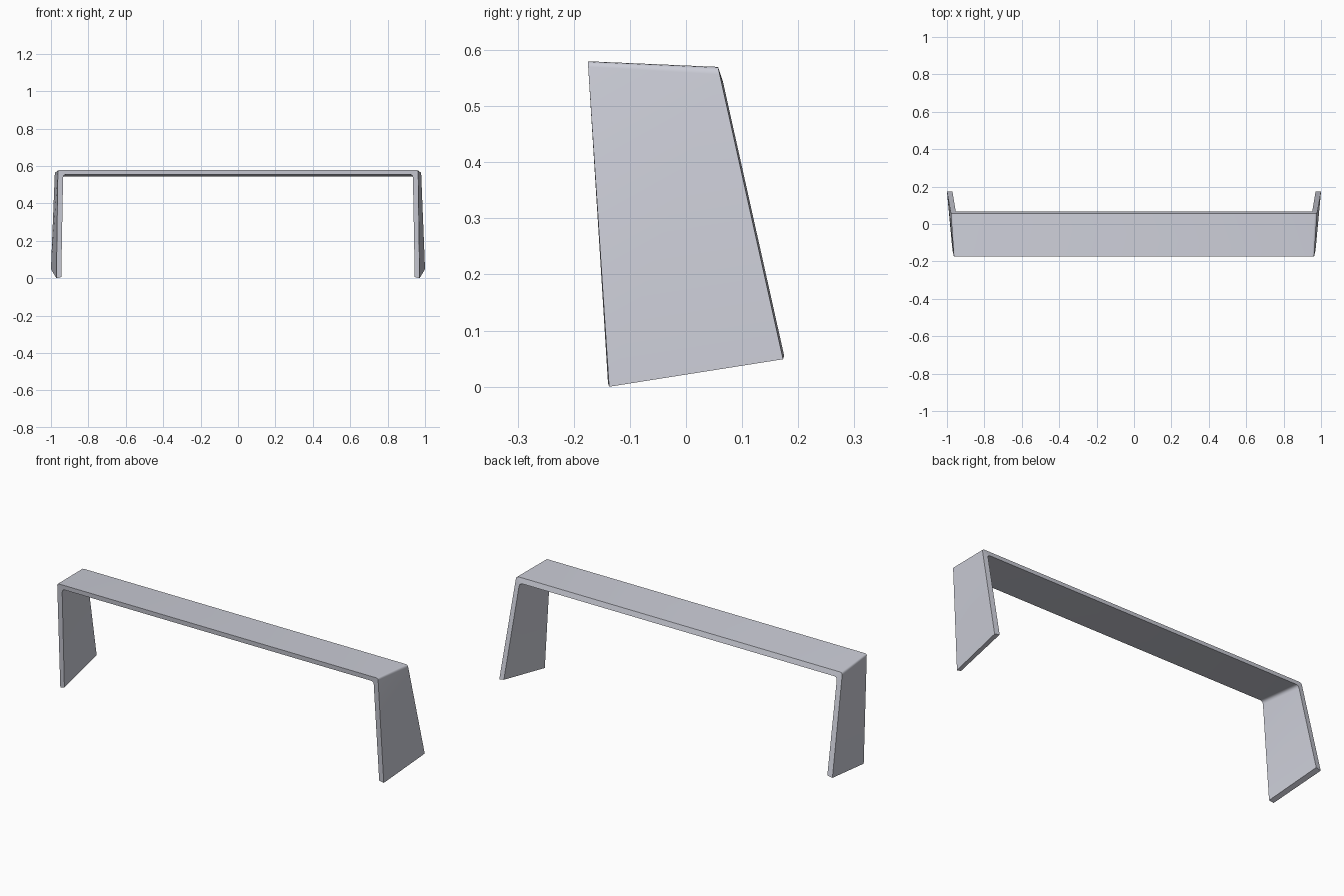
import bpy, bmesh, math
from mathutils import Vector

cube = bpy.data.objects.get("Cube")
if cube:
    bpy.data.objects.remove(cube)

mat = bpy.data.materials.new("pale blue grey")
mat.use_nodes = True
colour = (0.60, 0.61, 0.68, 1)
mat.diffuse_color = colour
mat.node_tree.nodes["Principled BSDF"].inputs["Base Color"].default_value = colour


def rail(foot, corner, radius, steps=3):
    """Edge line from right foot over a rounded corner, mirrored to the left foot."""
    foot, corner = Vector(foot), Vector(corner)
    start = corner + (foot - corner).normalized() * radius
    end = corner - Vector((radius, 0, 0))
    half = [foot]
    for i in range(steps + 1):
        t = i / steps
        half.append(start * (1 - t) ** 2 + corner * 2 * t * (1 - t) + end * t * t)
    return half + [Vector((-p.x, p.y, p.z)) for p in reversed(half)]


# Four long edges of the bracket: outer front, outer back, inner back, inner front
rails = [
    rail((0.971, -0.137, 0.0), (0.963, -0.175, 0.58), 0.010),
    rail((1.0, 0.173, 0.049), (0.979, 0.057, 0.57), 0.014),
    rail((0.971, 0.175, 0.055), (0.953, 0.066, 0.543), 0.018),
    rail((0.945, -0.139, 0.006), (0.935, -0.173, 0.555), 0.018),
]

# Sweep the four-sided section along the edges
bm = bmesh.new()
sections = [[bm.verts.new(p) for p in section] for section in zip(*rails)]
for a, b in zip(sections, sections[1:]):
    for i in range(4):
        j = (i + 1) % 4
        bm.faces.new((a[i], a[j], b[j], b[i]))

# Feet
bm.faces.new(sections[0])
bm.faces.new(sections[-1])
bmesh.ops.recalc_face_normals(bm, faces=bm.faces)

mesh = bpy.data.meshes.new("bracket")
bm.to_mesh(mesh)
bm.free()
mesh.materials.append(mat)
bracket = bpy.data.objects.new("bracket", mesh)
bpy.context.collection.objects.link(bracket)

# Smooth the rounded corners, keep the long edges crisp
bpy.ops.object.select_all(action="DESELECT")
bracket.select_set(True)
bpy.context.view_layer.objects.active = bracket
bpy.ops.object.shade_smooth_by_angle(angle=math.radians(45))
